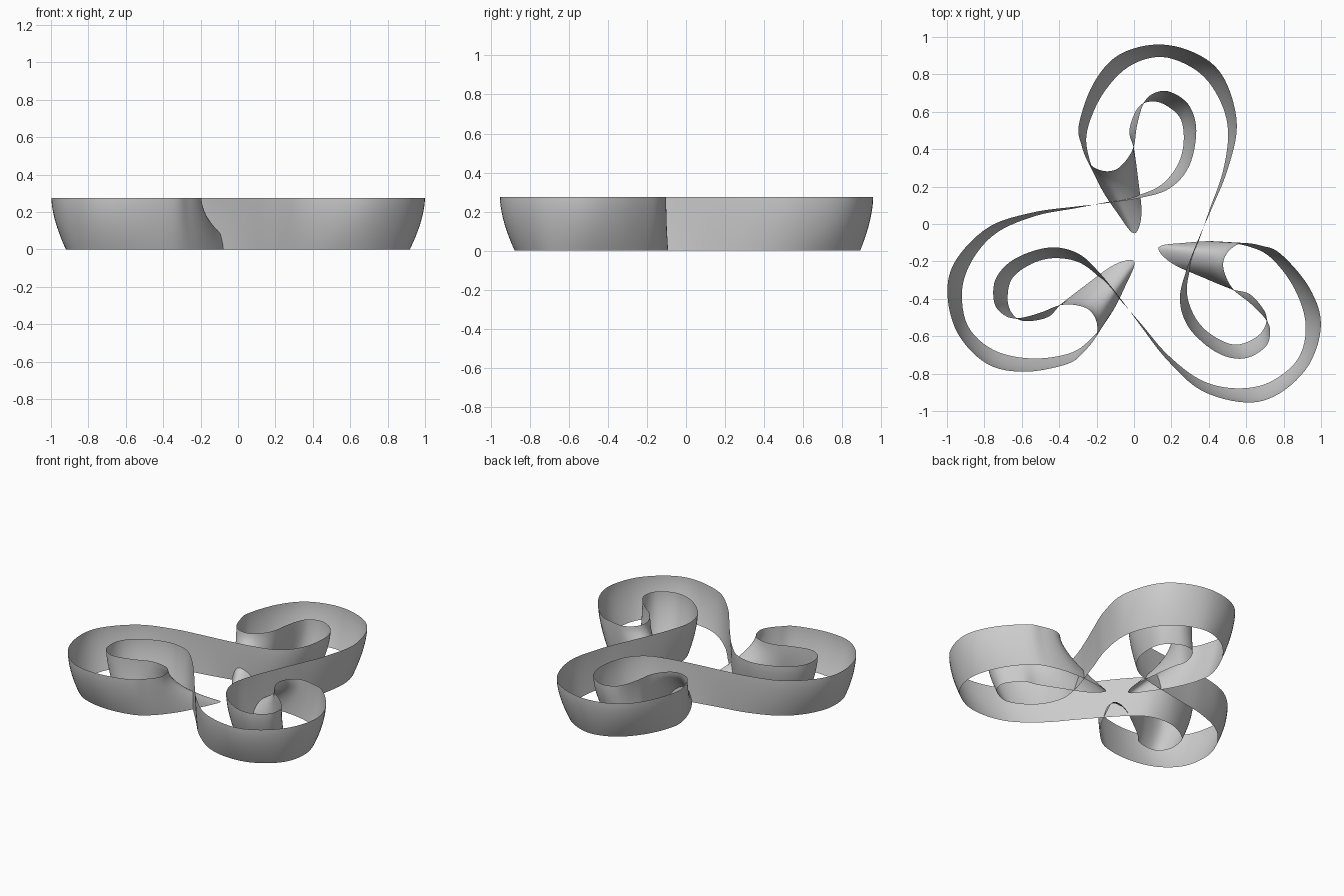
import bpy, math
from mathutils import Vector, Matrix

cube = bpy.data.objects.get("Cube")
if cube:
    bpy.data.objects.remove(cube)

HEIGHT = 0.275
CENTRE = Vector((0.045, -0.125))
STEPS, ROWS = 6, 12

# One arm of the ribbon: upper rim and lower rim, point for point
upper = [(.035, .14), (.19, .19), (.295, .31), (.333, .5), (.29, .64), (.18, .71), (.09, .69),
         (.045, .63), (.015, .52), (0, .42), (-.035, .35), (-.09, .295), (-.15, .282),
         (-.21, .3), (-.25, .34), (-.28, .42), (-.295, .53), (-.218, .749), (-.08, .905),
         (.14, .96), (.355, .9), (.486, .77), (.55, .53), (.5, .29), (.417, .086), (.353, -.06)]
lower = [(0, .148), (.14, .205), (.23, .31), (.265, .43), (.25, .56), (.17, .635), (.09, .655),
         (.02, .62), (-.025, .5), (0, .4), (.022, .24), (.04, .05), (0, -.05),
         (-.09, .06), (-.18, .2), (-.242, .36), (-.25, .5), (-.17, .69), (-.03, .84),
         (.15, .893), (.335, .82), (.45, .68), (.503, .5), (.475, .28), (.405, .08), (.357, -.06)]


def three_arms(points):
    """Repeat one arm three times around the centre."""
    return [CENTRE + Matrix.Rotation(-k * math.tau / 3, 2) @ (Vector(p) - CENTRE)
            for k in range(3) for p in points]


def smooth_loop(points):
    """Closed smooth curve through all the points."""
    n, loop = len(points), []
    for i in range(n):
        a, b, c, d = (points[(i + k) % n] for k in (-1, 0, 1, 2))
        for s in range(STEPS):
            t = s / STEPS
            loop.append(b + (c - a) * (t / 2) + (a * 2 - b * 5 + c * 4 - d) * (t * t / 2)
                        + (b * 3 - a - c * 3 + d) * (t ** 3 / 2))
    return loop


# Ribbon wall, curving from the upper rim to the lower rim
top_rim, bottom_rim = smooth_loop(three_arms(upper)), smooth_loop(three_arms(lower))
n = len(top_rim)
verts, faces = [], []
for r in range(ROWS + 1):
    u = r / ROWS
    for a, b in zip(top_rim, bottom_rim):
        verts.append((*a.lerp(b, u ** 1.7), HEIGHT * (1 - u)))
for r in range(ROWS):
    for i in range(n):
        j = (i + 1) % n
        faces.append((r * n + i, r * n + j, (r + 1) * n + j, (r + 1) * n + i))

mesh = bpy.data.meshes.new("ribbon_wall")
mesh.from_pydata(verts, [], faces)
mesh.polygons.foreach_set("use_smooth", [True] * len(faces))
ribbon = bpy.data.objects.new("ribbon_wall", mesh)
bpy.context.collection.objects.link(ribbon)

# Plain grey finish
grey = bpy.data.materials.new("light_grey")
grey.use_nodes = True
colour = (0.6, 0.6, 0.6, 1)
grey.diffuse_color = colour
grey.node_tree.nodes["Principled BSDF"].inputs["Base Color"].default_value = colour
mesh.materials.append(grey)
